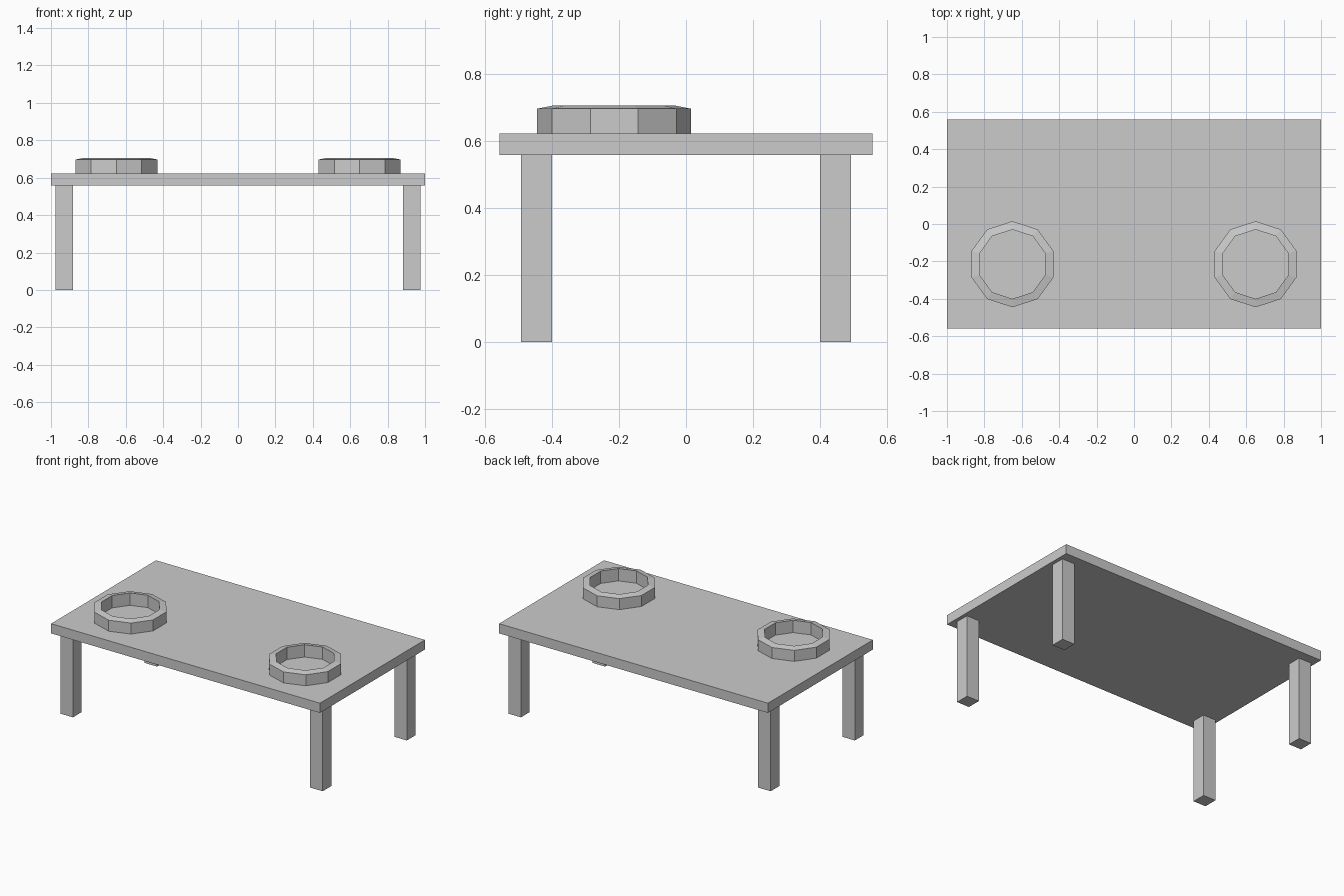
import bpy, bmesh
from math import cos, sin, tau, pi

if "Cube" in bpy.data.objects:
    bpy.data.objects.remove(bpy.data.objects["Cube"])


def make_object(name, bm):
    bmesh.ops.recalc_face_normals(bm, faces=bm.faces)
    mesh = bpy.data.meshes.new(name)
    bm.to_mesh(mesh)
    bm.free()
    obj = bpy.data.objects.new(name, mesh)
    bpy.context.collection.objects.link(obj)
    return obj


def box(name, center, size):
    bm = bmesh.new()
    bmesh.ops.create_cube(bm, size=1)
    bmesh.ops.scale(bm, vec=size, verts=bm.verts)
    bmesh.ops.translate(bm, vec=center, verts=bm.verts)
    return make_object(name, bm)


def ring(name, cx, cy, profile, sides=10):
    # sweep a closed (radius, z) profile around a vertical axis
    bm = bmesh.new()
    loops = []
    for i in range(sides):
        a = pi / 2 + tau * i / sides
        loops.append([bm.verts.new((cx + r * cos(a), cy + r * sin(a), z))
                      for r, z in profile])
    n = len(profile)
    for i in range(sides):
        p, q = loops[i], loops[(i + 1) % sides]
        for j in range(n):
            k = (j + 1) % n
            bm.faces.new((p[j], q[j], q[k], p[k]))
    return make_object(name, bm)


# Table top
TOP_LOW, TOP_HIGH = 0.558, 0.623
box("table_top", (0, 0, (TOP_LOW + TOP_HIGH) / 2), (2, 1.115, TOP_HIGH - TOP_LOW))

# Four square legs
for sx, side in ((-1, "left"), (1, "right")):
    for sy, end in ((-1, "front"), (1, "back")):
        box(f"{end}_{side}_leg", (sx * 0.929, sy * 0.447, TOP_LOW / 2),
            (0.093, 0.093, TOP_LOW))

# Two ten-sided raised rings, with a rim rising slightly inward
RIM = [(0.23, TOP_HIGH), (0.23, 0.697), (0.185, 0.706), (0.185, TOP_HIGH)]
for sx, side in ((-1, "left"), (1, "right")):
    ring(f"{side}_ring", sx * 0.65, -0.215, RIM)
